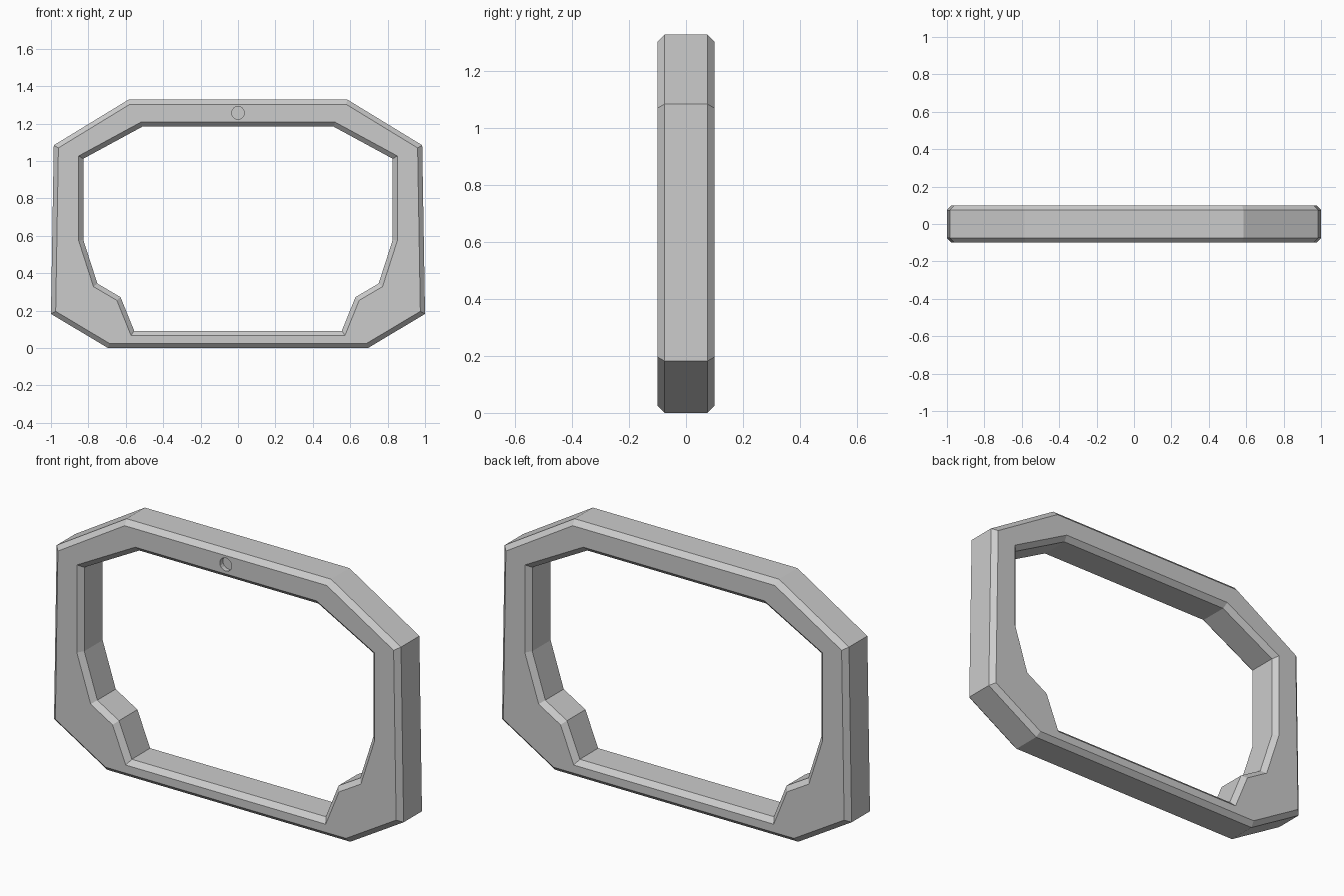
import bpy, bmesh, math
from mathutils import Vector

if "Cube" in bpy.data.objects:
    bpy.data.objects.remove(bpy.data.objects["Cube"])

HALF_Y, CHAMFER = 0.10, 0.025


def mirrored(half):
    """Close a right-hand half profile (bottom to top) into a full loop."""
    return [Vector(p) for p in half] + [Vector((-x, z)) for x, z in reversed(half)]


def offset(loop, d):
    """Mitred inward offset of a counter-clockwise loop (negative d grows it)."""
    out = []
    for i, p in enumerate(loop):
        a = (p - loop[i - 1]).normalized()
        b = (loop[(i + 1) % len(loop)] - p).normalized()
        na, nb = Vector((-a.y, a.x)), Vector((-b.y, b.x))
        out.append(p + (na + nb) * d / (1 + na.dot(nb)))
    return out


outer = mirrored([(0.695, 0), (1.0, 0.182), (0.985, 1.084), (0.585, 1.328)])
inner = mirrored([(0.555, 0.092), (0.628, 0.272), (0.752, 0.345), (0.827, 0.578),
                  (0.827, 1.012), (0.512, 1.183)])
dot = [Vector((0.034 * math.cos(i * math.tau / 16), 1.257 + 0.034 * math.sin(i * math.tau / 16)))
       for i in range(16)]

bm = bmesh.new()


def ring(loop, y):
    return [bm.verts.new((p.x, y, p.y)) for p in loop]


def skin(rings):
    """Join successive equal-length rings with quads."""
    for a, b in zip(rings, rings[1:]):
        for i in range(len(a)):
            j = (i + 1) % len(a)
            bm.faces.new((a[i], a[j], b[j], b[i]))


def cap(loops, side):
    """Fill a flat face bounded by an outline and its holes."""
    edges = []
    for r in loops:
        for i in range(len(r)):
            pair = (r[i - 1], r[i])
            edges.append(bm.edges.get(pair) or bm.edges.new(pair))
    bmesh.ops.triangle_fill(bm, edges=edges, use_beauty=True, normal=(0, side, 0))


# outer and inner walls with chamfered front and back rims
levels = [(-HALF_Y, CHAMFER), (-HALF_Y + CHAMFER, 0), (HALF_Y - CHAMFER, 0), (HALF_Y, CHAMFER)]
out_rings = [ring(offset(outer, d), y) for y, d in levels]
in_rings = [ring(offset(inner, -d), y) for y, d in levels]
skin(out_rings)
skin(in_rings)

# shallow round recess at the top of the front face
recess = [ring(dot, -HALF_Y), ring(dot, -HALF_Y + 0.025)]
skin(recess)
bm.faces.new(recess[1])

# flat front and back faces
cap([out_rings[0], in_rings[0], recess[0]], -1)
cap([out_rings[3], in_rings[3]], 1)

bmesh.ops.recalc_face_normals(bm, faces=bm.faces)
bmesh.ops.dissolve_limit(bm, angle_limit=0.01, verts=bm.verts, edges=bm.edges)
mesh = bpy.data.meshes.new("frame")
bm.to_mesh(mesh)
bm.free()
bpy.context.collection.objects.link(bpy.data.objects.new("frame", mesh))
